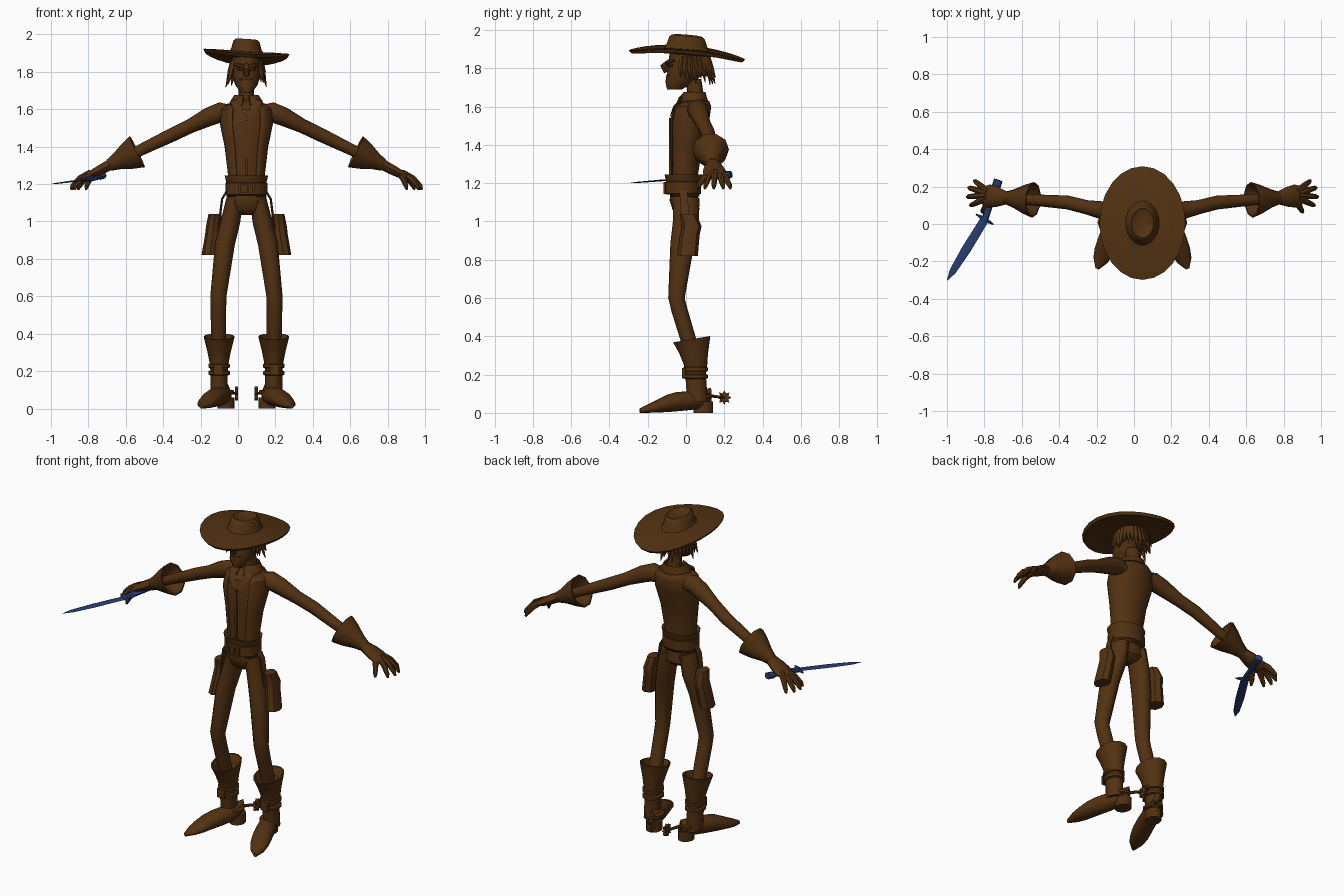
import bpy, bmesh, math, random
from mathutils import Vector

random.seed(4)
CENTRE = .045  # the body's mirror plane
X, Y, UP = Vector((1, 0, 0)), Vector((0, 1, 0)), Vector((0, 0, 1))

old_cube = bpy.data.objects.get("Cube")
if old_cube:
    bpy.data.objects.remove(old_cube)


def material(name, colour):
    mat = bpy.data.materials.new(name)
    mat.use_nodes = True
    mat.diffuse_color = (*colour, 1)
    mat.node_tree.nodes["Principled BSDF"].inputs["Base Color"].default_value = (*colour, 1)
    return mat


BROWN = material("saddle brown", (.085, .031, .006))
BLUE = material("steel blue", (.022, .05, .17))


def finish(name, bm, mirror=False, mat=BROWN):
    bmesh.ops.recalc_face_normals(bm, faces=bm.faces)
    mesh = bpy.data.meshes.new(name)
    bm.to_mesh(mesh)
    bm.free()
    mesh.materials.append(mat)
    obj = bpy.data.objects.new(name, mesh)
    obj.location.x = CENTRE
    bpy.context.collection.objects.link(obj)
    bpy.ops.object.select_all(action='DESELECT')
    obj.select_set(True)
    bpy.context.view_layer.objects.active = obj
    bpy.ops.object.shade_smooth_by_angle(angle=math.radians(40))
    if mirror:
        obj.modifiers.new("Mirror", 'MIRROR').use_mirror_merge = False
    return obj


def sweep(bm, path, radii, ratio=1, sides=12, ref=X, axis=None, gap=None, star=1, warp=None):
    """Skin oval sections along a path; ratio sets the second radius, gap opens the front."""
    path = [Vector(point) for point in path]
    rings = []
    for i, (centre, radius) in enumerate(zip(path, radii)):
        wide, deep = radius if isinstance(radius, tuple) else (radius, radius * ratio)
        tangent = axis or path[min(i + 1, len(path) - 1)] - path[max(i - 1, 0)]
        tangent = tangent.normalized()
        side = (ref - tangent * ref.dot(tangent)).normalized()
        other = tangent.cross(side)
        ring = []
        for k in range(sides):
            turn = 2 * math.pi * k / sides
            if gap is not None:
                half = math.pi - math.radians(gap)
                turn = math.pi / 2 + half * (2 * k / (sides - 1) - 1)
            scale = star if k % 2 else 1
            point = centre + scale * (side * wide * math.cos(turn) + other * deep * math.sin(turn))
            ring.append(bm.verts.new(warp(point) if warp else point))
        rings.append(ring)
    for low, high in zip(rings, rings[1:]):
        for k in range(sides if gap is None else sides - 1):
            j = (k + 1) % sides
            bm.faces.new((low[k], low[j], high[j], high[k]))
    if gap is None:
        bm.faces.new(rings[0])
        bm.faces.new(rings[-1])


def part(name, path, radii, mirror=False, mat=BROWN, **options):
    bm = bmesh.new()
    sweep(bm, path, radii, **options)
    return finish(name, bm, mirror, mat)


def stack(name, rows, ratio=1, x=0, **options):
    """Level sections, each given as (centre y, height, radius)."""
    path = [(x, y, z) for y, z, radius in rows]
    return part(name, path, [row[-1] for row in rows], ratio=ratio, axis=UP, **options)


def band(name, y, low, high, radius, ratio, **options):
    """A strap with bevelled edges."""
    edge = .005
    rows = [(low, -.01), (low + edge, 0), (high - edge, 0), (high, -.01)]
    return stack(name, [(y, z, radius + grow) for z, grow in rows], ratio, **options)


def box(name, centre, size, mirror=False):
    bm = bmesh.new()
    bmesh.ops.create_cube(bm, size=1)
    bmesh.ops.scale(bm, vec=size, verts=bm.verts)
    bmesh.ops.translate(bm, vec=centre, verts=bm.verts)
    return finish(name, bm, mirror)


def along(start, end, *steps):
    return [Vector(start).lerp(Vector(end), step) for step in steps]


def thicken(obj):
    obj.modifiers.new("Thickness", 'SOLIDIFY').thickness = .008


# Hat: crown and curled brim share one tilted shell
def hat_bend(point):
    curl = .7 * point.x ** 2
    return point + UP * (curl - .08 * point.y - .06 * point.x)


hat = [(1.87, .08), (1.87, .15), (1.855, .22), (1.87, .23), (1.89, .16), (1.9, .09),
       (1.92, .08), (1.96, .07), (1.97, .06), (1.955, .04)]
stack("hat", [(.005, z, radius) for z, radius in hat], ratio=1.32, sides=24, warp=hat_bend)

# Head, face and neck
stack("head", [(-.06, 1.69, .03), (-.03, 1.73, .06), (0, 1.78, .075), (.01, 1.83, .078), (.01, 1.89, .073)],
      ratio=1.3, sides=16)
part("neck", [(0, .06, 1.58), (0, .04, 1.74)], [.045, .04])
part("nose", [(0, -.085, 1.84), (0, -.115, 1.81), (0, -.1, 1.78)], [.01, .02, .015], sides=8)
part("eyebrows", [(.01, -.1, 1.825), (.04, -.09, 1.835), (.065, -.06, 1.84)], [.01, .012, .005],
     True, sides=6)
part("eyes", [(.02, -.09, 1.81), (.035, -.085, 1.815), (.05, -.07, 1.815)], [.004, .01, .004],
     True, sides=8)
part("moustache", [(0, -.095, 1.76), (.025, -.09, 1.76), (.05, -.06, 1.745)], [.01, .01, .004],
     True, sides=6)
part("ears", [(.07, .02, 1.8), (.085, .03, 1.8)], [.02, .018], True, sides=8, ref=Y, ratio=1.3)

# Hair: cap plus ragged locks round the sides and back
stack("hair_cap", [(.03, 1.76, .06), (.03, 1.8, .08), (.02, 1.88, .082)], ratio=1.2, gap=75, sides=14)
bm = bmesh.new()
locks = 19
for k in range(locks):
    turn = math.radians(-25 + 230 * k / (locks - 1))
    outward = Vector((.08 * math.cos(turn), .1 * math.sin(turn), 0))
    root = Vector((0, .02, 1.86))
    tip = root + outward * random.uniform(1.1, 1.4) - UP * random.uniform(.1, .15)
    sweep(bm, [root + outward * .9, root + outward * 1.1 - UP * .06, tip], [.018, .016, .002], sides=5)
finish("hair_locks", bm)

# Shirt, open vest and collar
torso = [(-.01, 1.13, .1), (-.01, 1.25, .092), (0, 1.4, .11), (.015, 1.52, .135), (.03, 1.6, .13),
         (.045, 1.63, .095)]
stack("shirt", torso + [(.05, 1.65, .05)], ratio=.75, sides=18)
thicken(stack("vest", [(y, z, radius + .007) for y, z, radius in torso], ratio=.75, sides=20, gap=33))
thicken(stack("collar", [(.035, 1.61, .1), (.035, 1.645, .085), (.045, 1.675, .065), (.05, 1.63, .05)],
              ratio=.9, sides=14, gap=14))
part("lapels", [(.06, -.02, 1.645), (.04, -.06, 1.6), (.006, -.085, 1.545)], [.028, .026, .004],
     True, ratio=.25, sides=6)
box("shirt_placket", (0, -.082, 1.39), (.015, .012, .3))

# Waistband frill, belt and buckle
stack("waistband", [(-.015, 1.195, .1), (-.015, 1.21, .108), (-.015, 1.245, .116), (-.015, 1.235, .1)],
      ratio=.85, sides=18)
band("belt", -.015, 1.14, 1.21, .112, .85, sides=18)
for z in (1.15, 1.2):
    box("buckle_bar", (0, -.112, z), (.085, .012, .012))
for x in (-.037, .008, .037):
    box("buckle_post", (x, -.112, 1.175), (.012, .012, .06))

# Trousers
stack("hips", [(0, 1.035, .06), (0, 1.06, .1), (-.01, 1.11, .108), (-.01, 1.16, .1)], ratio=.7, sides=16)
part("trouser_legs",
     [(.062, 0, 1.12), (.085, 0, 1), (.115, -.02, .88), (.15, -.05, .6), (.15, -.035, .54), (.148, .025, .34)],
     [(.045, .07), (.052, .068), (.053, .062), .043, .042, .04], True)

# Holsters hanging from straps
part("holsters", [(.197, .008, .82), (.18, .02, .93), (.175, .03, .975), (.168, .01, 1.04)],
     [.043, .041, .041, .035], True, ratio=1.25, sides=8, axis=UP)
part("holster_straps", [(.1, -.015, 1.17), (.13, -.01, 1.12), (.152, -.005, .95)], [.006] * 3,
     True, ratio=4, sides=6)


# Boots with slanted open tops
def boot_top(point):
    return point + UP * .17 * (point.y - .03) if point.z > .33 else point


ANKLE = .146
stack("boot_shafts", [(.06, .06, .046), (.05, .2, .046), (.05, .25, .052), (.04, .31, .064), (.03, .385, .083),
                      (.03, .385, .075), (.03, .345, .055)],
      ratio=1.2, x=ANKLE, mirror=True, sides=14, warp=boot_top)

# Feet taper from heel to a flat pointed toe
foot_path, foot_radii = [], []
for k in range(9):
    step = k / 8
    height = min(.05, .1 - .088 * step)
    rounding = 1 - (2 * step - 1) ** 4
    centre = Vector((.1, .13, 0)).lerp(Vector((.242, -.24, 0)), step)
    foot_path.append(centre + UP * (height + .03 * (1 - step) ** 2))
    foot_radii.append((height, .01 + .046 * rounding))
part("boot_feet", foot_path, foot_radii, True, sides=14, ref=UP, axis=Vector((.36, -.93, 0)))
stack("boot_heels", [(.09, 0, .045), (.09, .06, .045)], ratio=1.15, x=.11, mirror=True)
for z in (.177, .215):
    band("ankle_straps", .05, z, z + .026, .058, 1.15, x=ANKLE, mirror=True, sides=14)
box("ankle_buckles", (.15, -.012, .208), (.05, .02, .055), True)

# Spurs
band("spur_bands", .075, .075, .1, .052, 1.2, x=.118, mirror=True)
part("spur_arms", [(.1, .12, .09), (.06, .2, .08)], [.01, .007], True, sides=6)
part("spur_wheels", [(.044, .2, .08), (.062, .2, .08)], [.038] * 2, True, sides=16, ref=UP, star=.62)

# Sleeves, flared hollow cuffs and gloves
elbow, wrist = Vector((.4, .115, 1.462)), Vector((.735, .14, 1.3))
part("sleeves", [(.07, .055, 1.575), (.14, .06, 1.583), (.2, .07, 1.56), (.3, .09, 1.51), elbow,
                 elbow.lerp(wrist, .7)], [.045, .054, .05, .038, .037, .028], True, ref=Y)
part("glove_cuffs", along(elbow, wrist, .75, .55, .55, .7, .87, 1), [.03, .086, .096, .077, .048, .033],
     True, ref=Y, axis=wrist - elbow, sides=10)
knuckles = Vector((.84, .152, 1.245))
part("palms", along(wrist, knuckles, -.1, .4, .8, 1.1), [(.034, .03), (.054, .028), (.062, .024), (.05, .018)],
     True, sides=10, ref=Y)
bm = bmesh.new()
for degrees in (38, 17, -4, -25, -58):
    turn = math.radians(degrees)
    reach = Vector((math.cos(turn), math.sin(turn), 0)) * .14 * math.cos(turn / 1.5)
    root = Vector((.8, .155, 1.26))
    sweep(bm, [root + reach * .25, root + reach * .65 - UP * .03, root + reach * .93 - UP * .07,
               root + reach - UP * .09], [.018, .017, .013, .006], sides=7, ref=Y)
finish("fingers", bm, True)

# Dagger lying in the right hand
pommel, guard, tip = Vector((-.77, .235, 1.245)), Vector((-.843, .025, 1.226)), Vector((-1.045, -.303, 1.2))
across = Vector((.86, -.5, 0))
part("dagger_handle", along(pommel, guard, 0, .17, .22, 1), [.024, .024, .017, .019], mat=BLUE,
     ratio=.8, sides=8, ref=across)
part("dagger_guard", along(guard - across * .055, guard + across * .055, 0, .25, .5, .75, 1),
     [.004, .01, .014, .01, .004], mat=BLUE, sides=6, ref=UP)
part("dagger_blade", along(guard, tip, 0, .5, .85, 1), [.023, .025, .018, .001], mat=BLUE,
     ratio=.18, sides=4, ref=across)
